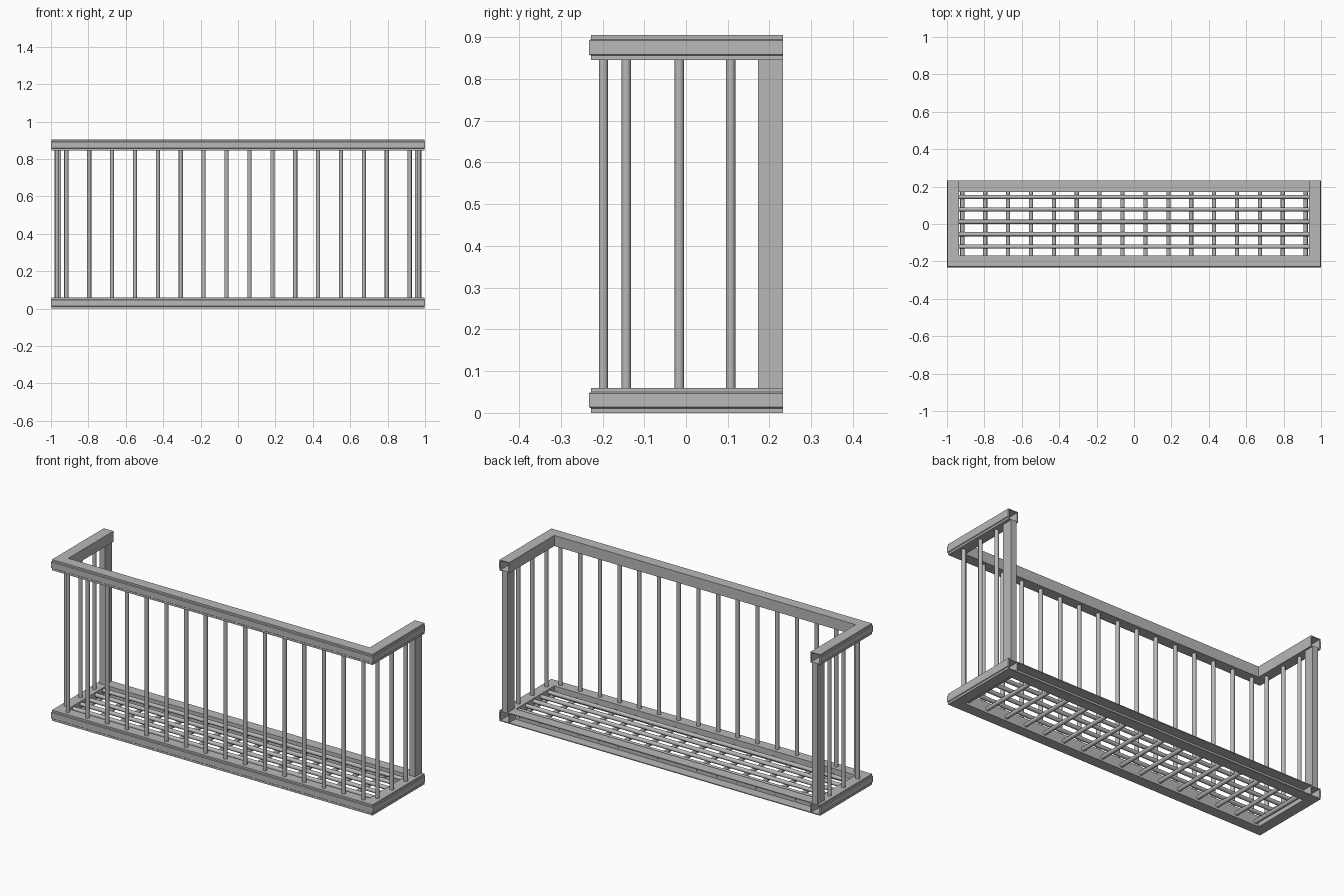
import bpy, bmesh
from mathutils import Vector

cube = bpy.data.objects.get("Cube")
if cube:
    bpy.data.objects.remove(cube, do_unlink=True)

grey = bpy.data.materials.new("painted_grey_metal")
grey.use_nodes = True
COLOR = (0.48, 0.48, 0.48, 1)
grey.diffuse_color = COLOR
grey.node_tree.nodes["Principled BSDF"].inputs["Base Color"].default_value = COLOR

INNER_X, INNER_Y, BACK = 0.936, 0.168, 0.232
RAIL_H, TOP_Z, WALL = 0.06, 0.845, 0.005
BAR_R = 0.011


def finish(name, bm):
    bmesh.ops.recalc_face_normals(bm, faces=bm.faces)
    mesh = bpy.data.meshes.new(name)
    bm.to_mesh(mesh)
    bm.free()
    mesh.materials.append(grey)
    obj = bpy.data.objects.new(name, mesh)
    bpy.context.collection.objects.link(obj)
    return obj


def box(name, low, high):
    low, high = Vector(low), Vector(high)
    bm = bmesh.new()
    bmesh.ops.create_cube(bm, size=1)
    for v in bm.verts:
        v.co = (low + high) / 2 + v.co * (high - low)
    return finish(name, bm)


def bar(name, start, end):
    start, end = Vector(start), Vector(end)
    axis = end - start
    bpy.ops.mesh.primitive_cylinder_add(
        vertices=16, radius=BAR_R, depth=axis.length, location=(start + end) / 2,
        rotation=axis.to_track_quat("Z", "Y").to_euler())
    obj = bpy.context.object
    obj.name = name
    obj.data.materials.append(grey)
    bpy.ops.object.shade_smooth_by_angle()


def u_rail(name, base):
    """Hollow mitred rail around the front and sides, with open back ends."""
    outer = [(0, 0), (0.06, 0), (0.06, 0.011), (0.064, 0.014),
             (0.064, 0.047), (0.06, 0.05), (0.06, RAIL_H), (0, RAIL_H)]
    hollow = [(min(max(o, WALL), 0.064 - 2 * WALL),
               min(max(z, WALL), RAIL_H - WALL)) for o, z in outer]
    bm = bmesh.new()

    def sweep(profile):
        rings = []
        for side, at_back in ((1, True), (1, False), (-1, False), (-1, True)):
            rings.append([bm.verts.new((side * (INNER_X + o),
                                        BACK if at_back else -INNER_Y - o,
                                        base + z)) for o, z in profile])
        n = len(profile)
        for a, b in zip(rings, rings[1:]):
            for i in range(n):
                j = (i + 1) % n
                bm.faces.new((a[i], a[j], b[j], b[i]))
        return rings

    skin, core = sweep(outer), sweep(hollow)
    for k in (0, -1):
        for i in range(len(outer)):
            j = (i + 1) % len(outer)
            bm.faces.new((skin[k][i], skin[k][j], core[k][j], core[k][i]))
    return finish(name, bm)


# Handrail and floor frame
u_rail("top_rail", TOP_Z)
u_rail("bottom_rail", 0)

# Rear floor member: a channel open to the back
x, y = INNER_X, BACK - RAIL_H
box("rear_channel_web", (-x, y, 0), (x, y + WALL, RAIL_H))
box("rear_channel_lower_flange", (-x, y, 0), (x, BACK, WALL))
box("rear_channel_upper_flange", (-x, y, RAIL_H - WALL), (x, BACK, RAIL_H))

# Vertical bars along the front and the floor cross bars under the slats
for i in range(16):
    px = -0.918 + i * 0.1224
    bar("front_bar", (px, -0.198, 0.057), (px, -0.198, TOP_Z + 0.003))
    bar("floor_cross_bar", (px, -INNER_Y - 0.003, 0.022), (px, y + WALL + 0.003, 0.022))

# Long floor bars
for i in range(5):
    py = -0.121 + i * 0.0665
    bar("floor_long_bar", (-x - 0.003, py, 0.043), (x + 0.003, py, 0.043))

# Side bars and wall posts
for side in (-1, 1):
    for py in (-0.143, -0.016, 0.107):
        bar("side_bar", (side * 0.967, py, 0.057), (side * 0.967, py, TOP_Z + 0.003))
    xs = sorted((side * 0.946, side * 0.98))
    box("wall_post", (xs[0], y, 0.057), (xs[1], BACK, TOP_Z + 0.003))
